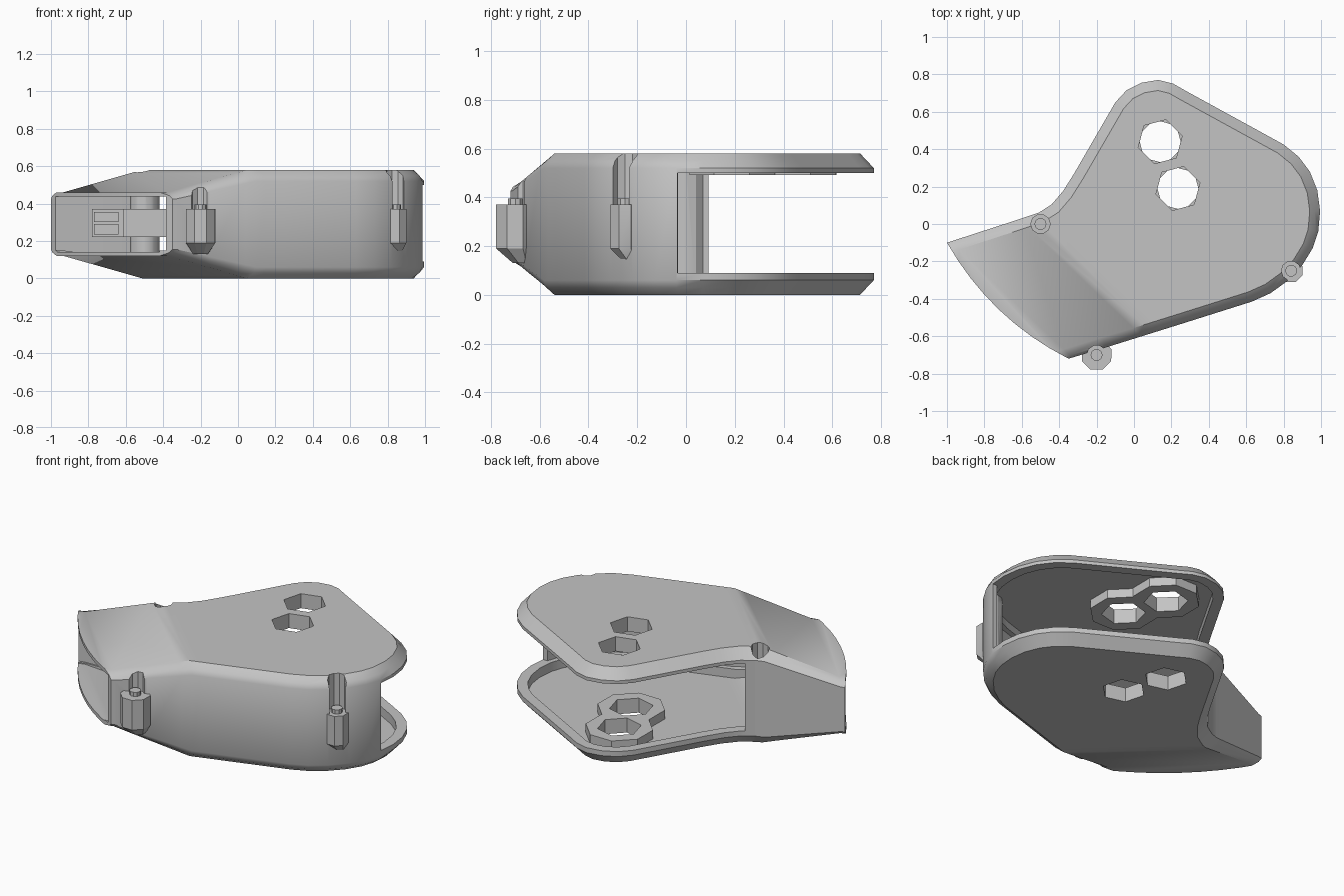
import bpy, bmesh, math
from mathutils import Vector

cube = bpy.data.objects.get("Cube")
if cube:
    bpy.data.objects.remove(cube, do_unlink=True)

MID = 0.29                                # mid height of the housing
NOSE = Vector((-1.0, -0.1))               # ends of the curved mouth
CHIN = Vector((-0.35, -0.72))
INWARD = Vector((0.69, 0.72)).normalized()
PUSH = Vector((-0.3, -0.095))             # direction out through the mouth

grey = bpy.data.materials.new("plain grey")
grey.use_nodes = True
grey.diffuse_color = (0.55, 0.55, 0.55, 1)
grey.node_tree.nodes["Principled BSDF"].inputs["Base Color"].default_value = (0.55, 0.55, 0.55, 1)


def ramp(bm, full, end):
    """Taper the height towards the mouth."""
    for d in (0.02, 0.36, 0.41, 0.46):
        co = NOSE + INWARD * d
        bmesh.ops.bisect_plane(bm, geom=bm.verts[:] + bm.edges[:] + bm.faces[:], dist=1e-4,
                               plane_co=(co.x, co.y, 0), plane_no=(INWARD.x, INWARD.y, 0))
    for v in bm.verts:
        d = (v.co.xy - NOSE).dot(INWARD)
        t = min(1, max(0, (d - 0.02) / 0.39))
        v.co.z = MID + (v.co.z - MID) * (end + (full - end) * t) / full


def prism(name, rings, taper=None):
    """Skin a stack of (outline, z) rings and cap both ends."""
    bm = bmesh.new()
    loops = [[bm.verts.new((p[0], p[1], z)) for p in pts] for pts, z in rings]
    n = len(loops[0])
    for a, b in zip(loops, loops[1:]):
        for i in range(n):
            j = (i + 1) % n
            bm.faces.new((a[i], a[j], b[j], b[i]))
    bm.faces.new(loops[0][::-1])
    bm.faces.new(loops[-1])
    if taper:
        ramp(bm, *taper)
    bmesh.ops.recalc_face_normals(bm, faces=bm.faces[:])
    mesh = bpy.data.meshes.new(name)
    bm.to_mesh(mesh)
    bm.free()
    mesh.materials.append(grey)
    ob = bpy.data.objects.new(name, mesh)
    bpy.context.scene.collection.objects.link(ob)
    return ob


def ngon(x, y, r, n, turn=0):
    return [(x + r * math.cos(math.radians(turn) + math.tau * i / n),
             y + r * math.sin(math.radians(turn) + math.tau * i / n)) for i in range(n)]


def combine(target, tool, operation):
    """Apply a boolean and throw the tool away."""
    mod = target.modifiers.new("join", 'BOOLEAN')
    mod.operation = operation
    mod.solver = 'EXACT'
    mod.object = tool
    bpy.ops.object.select_all(action='DESELECT')
    bpy.context.view_layer.objects.active = target
    target.select_set(True)
    bpy.ops.object.modifier_apply(modifier=mod.name)
    bpy.data.objects.remove(tool, do_unlink=True)


# Plan outline: curved mouth, closed front wall, open back
STEPS = 8
bend = Vector((-0.765, -0.51))
mouth = []
for i in range(STEPS + 1):
    t = i / STEPS
    mouth.append(NOSE * (1 - t) ** 2 + bend * 2 * t * (1 - t) + CHIN * t * t)
front = [Vector(p) for p in (
    (-0.15, -0.66), (0.25, -0.535), (0.63, -0.415), (0.73, -0.37), (0.82, -0.305),
    (0.9, -0.22), (0.955, -0.13), (0.985, -0.04))]
back = [Vector(p) for p in (
    (0.995, 0.07), (0.98, 0.18), (0.94, 0.28), (0.88, 0.36), (0.8, 0.425), (0.7, 0.48),
    (0.28, 0.71), (0.21, 0.75), (0.13, 0.77), (0.04, 0.755), (-0.04, 0.715), (-0.1, 0.65),
    (-0.32, 0.27), (-0.38, 0.175), (-0.44, 0.105), (-0.51, 0.06), (-0.6, 0.03))]
outline = mouth + front + back
WALLED = len(mouth) + len(front)


def edge_normal(a, b):
    e = (b - a).normalized()
    return Vector((-e.y, e.x))


def inset(amount, push=False):
    """Shrink the outline sideways; the mouth only slides along itself or moves out."""
    out, n = [], len(outline)
    for i, p in enumerate(outline):
        d = amount(i) if callable(amount) else amount
        before, after = outline[i - 1], outline[(i + 1) % n]
        n1, n2 = edge_normal(before, p), edge_normal(p, after)
        if 0 < i < STEPS:
            q = p.copy()
        elif i == 0:
            slide = (after - p).normalized()
            q = p + slide * d / slide.dot(n1)
        elif i == STEPS:
            slide = (before - p).normalized()
            q = p + slide * d / slide.dot(n2)
        else:
            q = p + (n1 + n2) * d / (1 + n1.dot(n2))
        out.append(q + PUSH if push and i <= STEPS else q)
    return out


# Outer body: rounded along the front, chamfered along the back
edge, top = inset(0.055), 2 * MID
shoulder = inset(lambda i: 0.015 if i < WALLED else 0.0275)
housing = prism("housing_shell", [
    (edge, 0), (shoulder, 0.03), (outline, 0.06),
    (outline, top - 0.06), (shoulder, top - 0.03), (edge, top)], (0.29, 0.17))

# Hollow through the body, and deeper recesses that leave a lip on both plates
hollow_plan = inset(0.03, True)[:WALLED] + [
    (1.3, -0.04), (1.3, 1), (-0.46, 1), (-0.46, -0.02), (-0.58, -0.03)]
hollow = prism("hollow_cutter", [(hollow_plan, 0.09), (hollow_plan, 0.5)], (0.205, 0.145))
recess_plan = inset(0.06, True)
recess = prism("recess_cutter", [(recess_plan, 0.035), (recess_plan, 0.545)], (0.255, 0.148))

# Solid pillars stay around the screws, and at the end of the back wall
screws = [(-0.5, 0.0, 0.055), (-0.2, -0.7, 0.085), (0.84, -0.25, 0.065)]
for tool in (hollow, recess):
    for x, y, r in screws:
        post = ngon(x, y, 0.08, 12)
        combine(tool, prism("pillar", [(post, -1), (post, 2)]), 'DIFFERENCE')
    combine(housing, tool, 'DIFFERENCE')

# Raised pads on the inside of both plates, with hexagonal holes through them
holes = [(0.14, 0.44), (0.235, 0.19)]
for x, y in holes:
    pad = ngon(x, y, 0.19, 8, 22)
    for low, high in ((0.02, 0.088), (0.492, 0.56)):
        combine(housing, prism("pad", [(pad, low), (pad, high)]), 'UNION')
for x, y in holes:
    for turn, low, high in ((45, -0.1, 0.25), (15, 0.3, 0.7)):
        hexagon = ngon(x, y, 0.122, 6, turn)
        combine(housing, prism("hole", [(hexagon, low), (hexagon, high)]), 'DIFFERENCE')

# Screw pockets, lugs and screws
parts = [housing]
for k, (x, y, r) in enumerate(screws):
    bore = ngon(x, y, 0.052, 10)
    combine(housing, prism("pocket", [(bore, 0.37), (bore, 0.8)]), 'DIFFERENCE')
    if k:
        lug, tip = ngon(x, y, r, 8, 22), ngon(x, y + 0.03, r * 0.5, 8, 22)
        parts.append(prism(f"screw_lug_{k}", [(tip, 0.13), (lug, 0.19), (lug, 0.37)]))
    head = ngon(x, y, 0.032, 10)
    parts.append(prism(f"screw_head_{k}", [(head, 0.36), (head, 0.395)]))


# Small mechanism inside the mouth
def box(name, x0, x1, y0, y1, z0, z1):
    plan = [(x0, y0), (x1, y0), (x1, y1), (x0, y1)]
    parts.append(prism(name, [(plan, z0), (plan, z1)]))


box("inner_bar", -0.62, -0.38, -0.16, -0.04, 0.22, 0.37)
box("inner_block", -0.78, -0.61, -0.2, -0.07, 0.22, 0.37)
for name, low in (("lower_key", 0.235), ("upper_key", 0.3)):
    box(name, -0.77, -0.64, -0.215, -0.19, low, low + 0.055)

bpy.ops.object.select_all(action='DESELECT')
for ob in parts:
    ob.select_set(True)
bpy.context.view_layer.objects.active = housing
bpy.ops.object.shade_smooth_by_angle(angle=math.radians(30))
